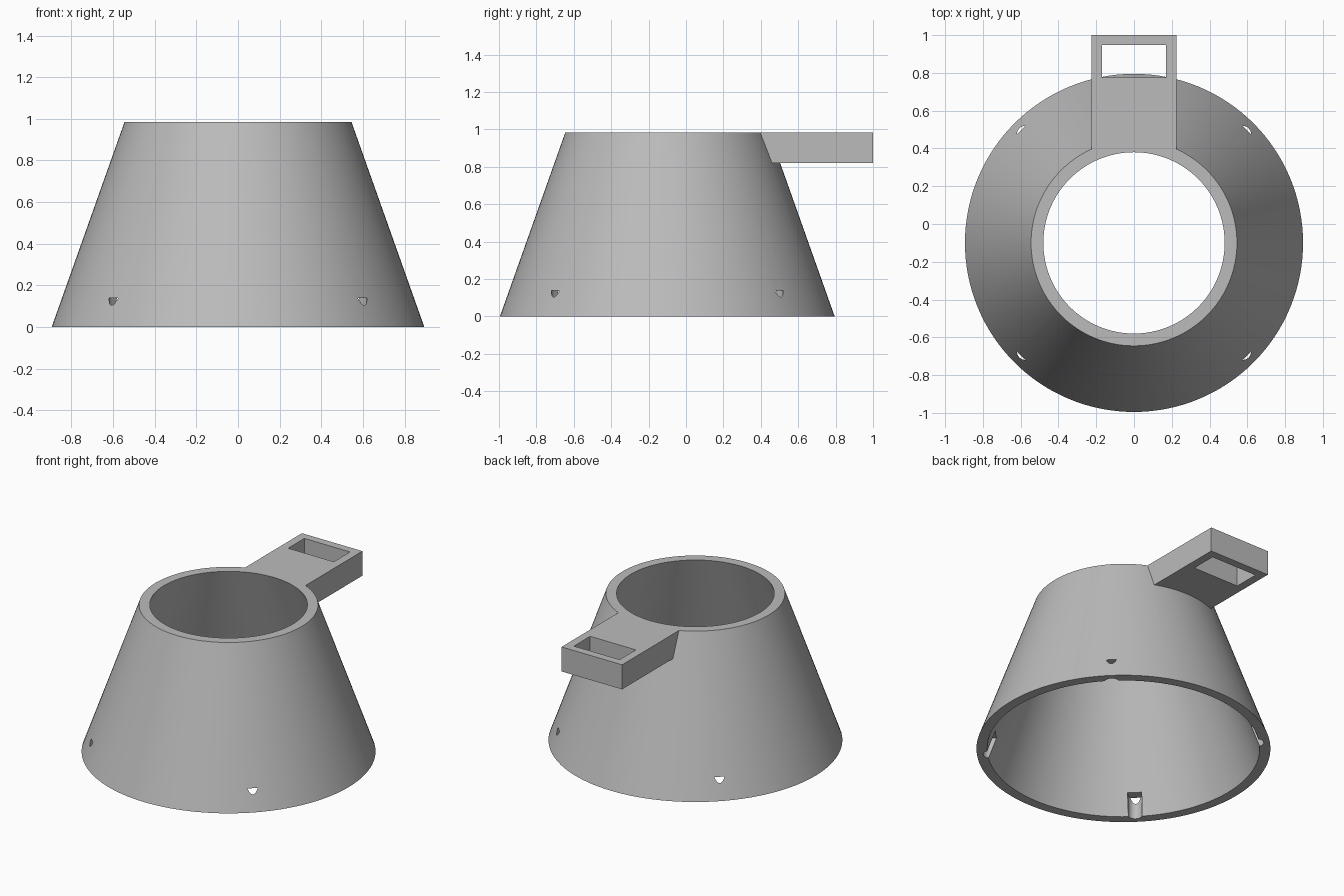
import bpy, bmesh, math
from mathutils import Matrix, Vector

cube = bpy.data.objects.get("Cube")
if cube:
    bpy.data.objects.remove(cube, do_unlink=True)

CENTRE_Y = -0.10
HEIGHT = 0.985
SEGMENTS = 128

grey = bpy.data.materials.new("plain grey")
grey.use_nodes = True
grey.diffuse_color = (0.5, 0.5, 0.5, 1)
grey.node_tree.nodes["Principled BSDF"].inputs["Base Color"].default_value = (0.5, 0.5, 0.5, 1)


def finish(name, bm):
    mesh = bpy.data.meshes.new(name)
    bm.to_mesh(mesh)
    bm.free()
    mesh.materials.append(grey)
    obj = bpy.data.objects.new(name, mesh)
    bpy.context.collection.objects.link(obj)
    return obj


def frustum(name, r_low, r_high, z_low, z_high, x=0, y=CENTRE_Y, sides=SEGMENTS):
    bm = bmesh.new()
    bmesh.ops.create_cone(bm, cap_ends=True, segments=sides, radius1=r_low, radius2=r_high,
                          depth=z_high - z_low,
                          matrix=Matrix.Translation((x, y, (z_low + z_high) / 2)))
    return finish(name, bm)


def box(name, low, high, turn=None):
    low, high = Vector(low), Vector(high)
    bm = bmesh.new()
    bmesh.ops.create_cube(bm, size=1, matrix=Matrix.Translation((low + high) / 2)
                          @ Matrix.Diagonal((*(high - low), 1)))
    if turn is not None:
        bm.transform(Matrix.Translation((0, CENTRE_Y, 0)) @ Matrix.Rotation(turn, 4, "Z"))
    return finish(name, bm)


def combine(target, tool, operation):
    mod = target.modifiers.new(operation, "BOOLEAN")
    mod.operation, mod.solver, mod.object = operation, "EXACT", tool
    bpy.context.view_layer.objects.active = target
    bpy.ops.object.modifier_apply(modifier=mod.name)
    bpy.data.objects.remove(tool, do_unlink=True)


# Tapered collar with the rear bracket fused to its rim
body = frustum("tapered_collar", 0.895, 0.545, 0, HEIGHT)
combine(body, box("bracket", (-0.225, 0.1, 0.82), (0.225, 1.0, HEIGHT)), "UNION")

# Strap opening through the bracket
combine(body, box("strap_opening", (-0.17, 0.775, 0.7), (0.17, 0.947, 1.2)), "DIFFERENCE")

# Tapered bore, extended past both ends along the same slope
bore_low, bore_high, over = 0.83, 0.48, 0.1
extra = (bore_low - bore_high) / HEIGHT * over
combine(body, frustum("bore", bore_low + extra, bore_high - extra, -over, HEIGHT + over), "DIFFERENCE")

# Four round-backed slots in the lower inside edge, breaking out through the wall
SLOT_R, SLOT_AT, SLOT_TOP = 0.043, 0.815, 0.14
for i in range(4):
    angle = math.radians(45 + 90 * i)
    slot = frustum("slot", SLOT_R, SLOT_R, -0.1, SLOT_TOP, SLOT_AT * math.cos(angle),
                   CENTRE_Y + SLOT_AT * math.sin(angle), 32)
    combine(body, slot, "DIFFERENCE")
    channel = box("slot_channel", (0.7, -SLOT_R, -0.1), (SLOT_AT, SLOT_R, SLOT_TOP), angle)
    combine(body, channel, "DIFFERENCE")

# Smooth walls with crisp edges
bpy.ops.object.select_all(action="DESELECT")
body.select_set(True)
bpy.context.view_layer.objects.active = body
bpy.ops.object.shade_smooth_by_angle(angle=math.radians(25))
